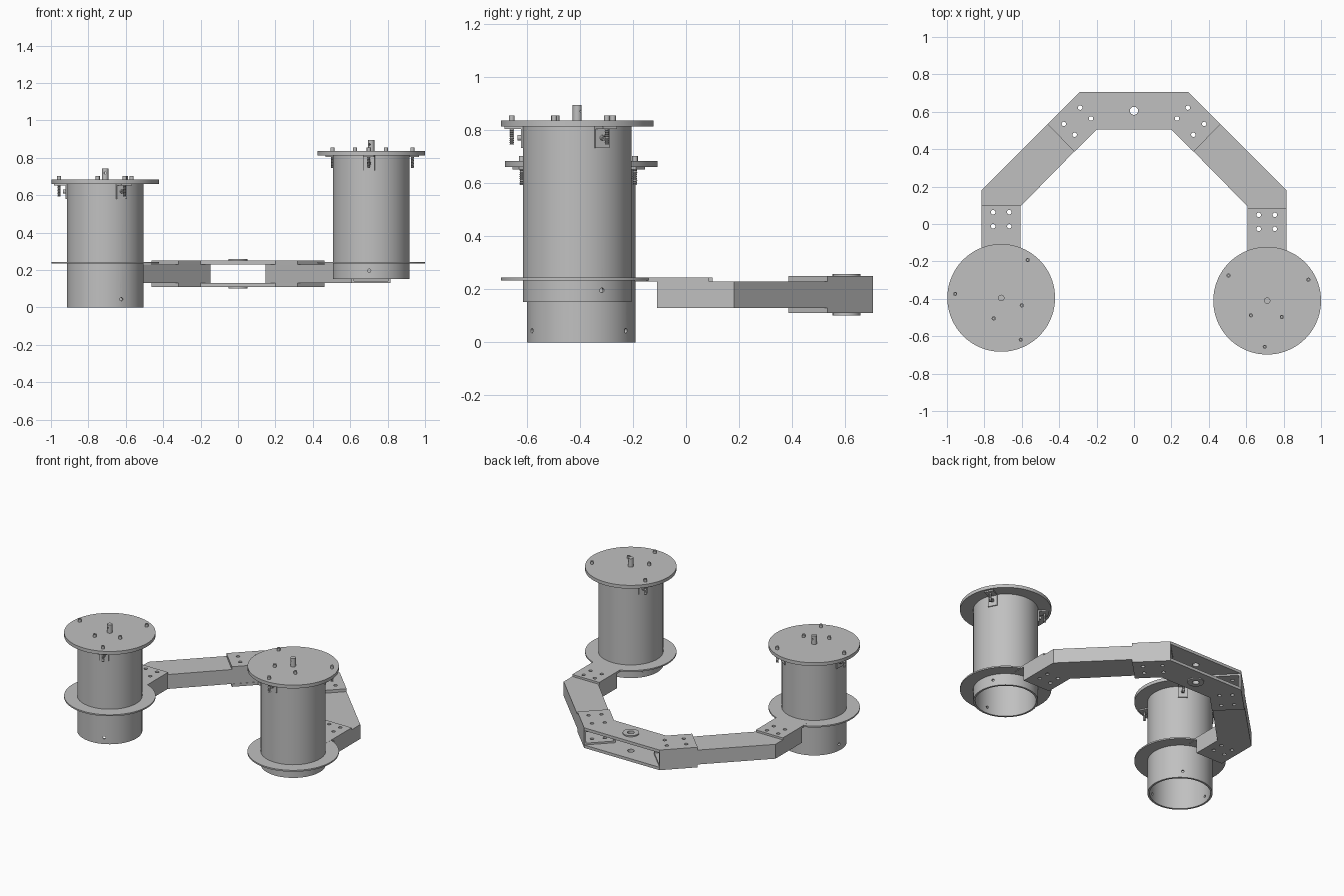
import bpy, bmesh, math
from mathutils import Matrix, Vector

if "Cube" in bpy.data.objects:
    bpy.data.objects.remove(bpy.data.objects["Cube"])

grey = bpy.data.materials.new("machined grey")
grey.use_nodes = True
grey.diffuse_color = (0.53, 0.53, 0.53, 1)
grey.node_tree.nodes["Principled BSDF"].inputs["Base Color"].default_value = grey.diffuse_color
parts = []


def finish(name, bm, matrix=None):
    bmesh.ops.remove_doubles(bm, verts=bm.verts, dist=1e-5)
    bmesh.ops.recalc_face_normals(bm, faces=bm.faces)
    if matrix:
        bm.transform(matrix)
    mesh = bpy.data.meshes.new(name)
    bm.to_mesh(mesh)
    bm.free()
    mesh.materials.append(grey)
    ob = bpy.data.objects.new(name, mesh)
    bpy.context.collection.objects.link(ob)
    parts.append(ob)
    return ob


def skin(bm, rings, loop=False):
    """Join rings of points with quads."""
    rows = [[bm.verts.new(p) for p in ring] for ring in rings]
    for a, b in zip(rows, rows[1:] + rows[:1] if loop else rows[1:]):
        for i in range(len(a)):
            j = (i + 1) % len(a)
            bm.faces.new((a[i], a[j], b[j], b[i]))


def lathe(name, profile, matrix, seg=64, loop=False):
    bm = bmesh.new()
    skin(bm, [[(r * math.cos(math.tau * k / seg), r * math.sin(math.tau * k / seg), z)
               for k in range(seg)] for r, z in profile], loop)
    return finish(name, bm, matrix)


def disc(name, r, z0, z1, matrix, seg=64):
    return lathe(name, [(0, z0), (r, z0), (r, z1), (0, z1)], matrix, seg)


def ring(name, ri, ro, z0, z1, matrix, seg=64):
    return lathe(name, [(ri, z0), (ro, z0), (ro, z1), (ri, z1)], matrix, seg, True)


def box(name, lo, hi, matrix=None):
    lo, hi = Vector(lo), Vector(hi)
    bm = bmesh.new()
    bmesh.ops.create_cube(bm, size=1)
    place = Matrix.Translation((lo + hi) / 2) @ Matrix.Diagonal((*(hi - lo), 1))
    return finish(name, bm, (matrix or Matrix()) @ place)


def prism(name, outline, z0, z1):
    bm = bmesh.new()
    face = bm.faces.new([bm.verts.new((x, y, z0)) for x, y in outline])
    top = bmesh.ops.extrude_face_region(bm, geom=[face])["geom"]
    bmesh.ops.translate(bm, vec=(0, 0, z1 - z0),
                        verts=[v for v in top if isinstance(v, bmesh.types.BMVert)])
    return finish(name, bm)


def drill(ob, holes):
    """Cut round holes, given as (matrix, radius, z0, z1), and bake the result."""
    for matrix, r, z0, z1 in holes:
        cutter = disc("drill", r, z0, z1, matrix, 16)
        parts.remove(cutter)
        cutter.hide_render = True
        mod = ob.modifiers.new("hole", 'BOOLEAN')
        mod.operation, mod.solver, mod.object = 'DIFFERENCE', 'EXACT', cutter
        bpy.context.view_layer.update()
        baked = bpy.data.meshes.new_from_object(ob.evaluated_get(bpy.context.evaluated_depsgraph_get()))
        ob.modifiers.clear()
        ob.data = baked
        bpy.data.objects.remove(cutter)


def at(x, y, z=0):
    return Matrix.Translation((x, y, z))


def turn(degrees, axis='Z'):
    return Matrix.Rotation(math.radians(degrees), 4, axis)


LENGTH, TUBE_R, RIM = 0.661, 0.205, 0.288


def canister(side, x, y, z, spin):
    base = at(x, y, z)
    angles = [spin + 120 * k for k in range(3)]
    sideways = [base @ turn(a) @ at(0, 0, 0.044) @ turn(90, 'Y') for a in angles]

    # Open tube with lid and mounting flange
    tube = ring(side + "_tube", TUBE_R - 0.013, TUBE_R, 0, LENGTH, base, 96)
    drill(tube, [(m, 0.009, 0.15, 0.25) for m in sideways])
    disc(side + "_lid", RIM, LENGTH, LENGTH + 0.023, base, 96)
    ring(side + "_flange", TUBE_R - 0.002, RIM, 0.2335, 0.2435, at(x, y), 96)

    # Shaft with a cross hole
    top = LENGTH + 0.023
    shaft = disc(side + "_shaft", 0.017, top - 0.01, top + 0.058, base, 24)
    drill(shaft, [(base @ at(0, 0, top + 0.035) @ turn(spin + 90) @ turn(90, 'Y'), 0.005, -0.1, 0.1)])

    # Cap screws: three on the rim with brackets, two near the shaft
    for a in [spin + 75, spin + 165]:
        m = base @ turn(a) @ at(0.117, 0, 0)
        ring(side + "_inner_screw", 0.005, 0.011, top - 0.005, top + 0.019, m, 16)
    for a in angles:
        spoke = base @ turn(a)
        m = spoke @ at(0.247, 0, 0)
        ring(side + "_rim_screw", 0.005, 0.011, top - 0.005, top + 0.019, m, 16)
        thread = [(0, LENGTH)]
        for k in range(9):
            z1 = LENGTH - 0.008 * k
            thread += [(0.006, z1), (0.009, z1 - 0.004)]
        lathe(side + "_rim_thread", thread + [(0, thread[-1][1])], m, 12)
        plate = box(side + "_bracket_plate", (TUBE_R - 0.003, -0.03, LENGTH - 0.08),
                    (TUBE_R + 0.006, 0.03, LENGTH), spoke)
        box(side + "_bracket_foot", (TUBE_R, -0.03, LENGTH - 0.009),
            (0.272, 0.03, LENGTH + 0.001), spoke)
        bolt = spoke @ at(TUBE_R, 0, LENGTH - 0.042) @ turn(90, 'Y')
        ring(side + "_bracket_screw", 0.005, 0.011, 0, 0.02, bolt, 16)


def arm(side, s, tongue_end, flange_y):
    # Hollow rectangular beam, mitred at the bend
    stations = [((0.815, -0.11), (0.607, -0.11)),
                ((0.815, 0.18), (0.607, 0.094)),
                ((0.29, 0.705), (0.1475, 0.5625))]
    bm = bmesh.new()
    loops = []
    for inset in (0, 0.012):
        rows = []
        for outer, inner in stations:
            a, b = Vector(outer), Vector(inner)
            step = (b - a).normalized() * inset
            a, b = a + step, b - step
            lo, hi = 0.13 + inset, 0.23 - inset
            rows.append([(s * a.x, a.y, lo), (s * b.x, b.y, lo),
                         (s * b.x, b.y, hi), (s * a.x, a.y, hi)])
        loops.append(rows)
    outside, inside = loops
    skin(bm, outside + inside[::-1], loop=True)
    beam = finish(side + "_arm", bm)

    # Tongue of the flange, screwed onto the arm
    xs = sorted((s * 0.607, s * 0.815))
    tongue = box(side + "_tongue", (xs[0], flange_y + 0.215, 0.23), (xs[1], tongue_end, 0.244))
    bolts = [at(s * bx, tongue_end - d) for bx in (0.667, 0.753) for d in (0.037, 0.112)]
    drill(tongue, [(m, 0.012, 0, 0.4) for m in bolts])
    drill(beam, [(m, 0.012, 0, 0.4) for m in bolts + wing_holes(s)])


def wing_holes(s):
    return [at(s * (0.375 - u - v), 0.535 + u - v) for u in (0, 0.087) for v in (0, 0.058)]


canister("right", -0.71, -0.395, 0, 175)
canister("left", 0.712, -0.41, 0.152, 147)
arm("right", -1, 0.10, -0.395)
arm("left", 1, 0.086, -0.41)

# Centre bracket: two bent plates clamping both arms, with a washer round the middle hole
half = [(0.20, 0.505), (0.318, 0.387), (0.4625, 0.5325), (0.29, 0.705)]
outline = half + [(-x, y) for x, y in reversed(half)]
middle = at(0, 0.605)
for name, z0, z1, w0, w1 in (("upper", 0.23, 0.25, 0.249, 0.258),
                             ("lower", 0.11, 0.13, 0.102, 0.111)):
    plate = prism(name + "_centre_plate", outline, z0, z1)
    drill(plate, [(m, 0.012, 0, 0.4) for m in wing_holes(1) + wing_holes(-1)]
          + [(middle, 0.022, 0, 0.4)])
    ring(name + "_washer", 0.022, 0.052, w0, w1, middle, 32)

# Smooth the round walls, keep edges sharp
for ob in parts:
    ob.select_set(True)
bpy.context.view_layer.objects.active = parts[0]
bpy.ops.object.shade_smooth_by_angle(angle=math.radians(30))
